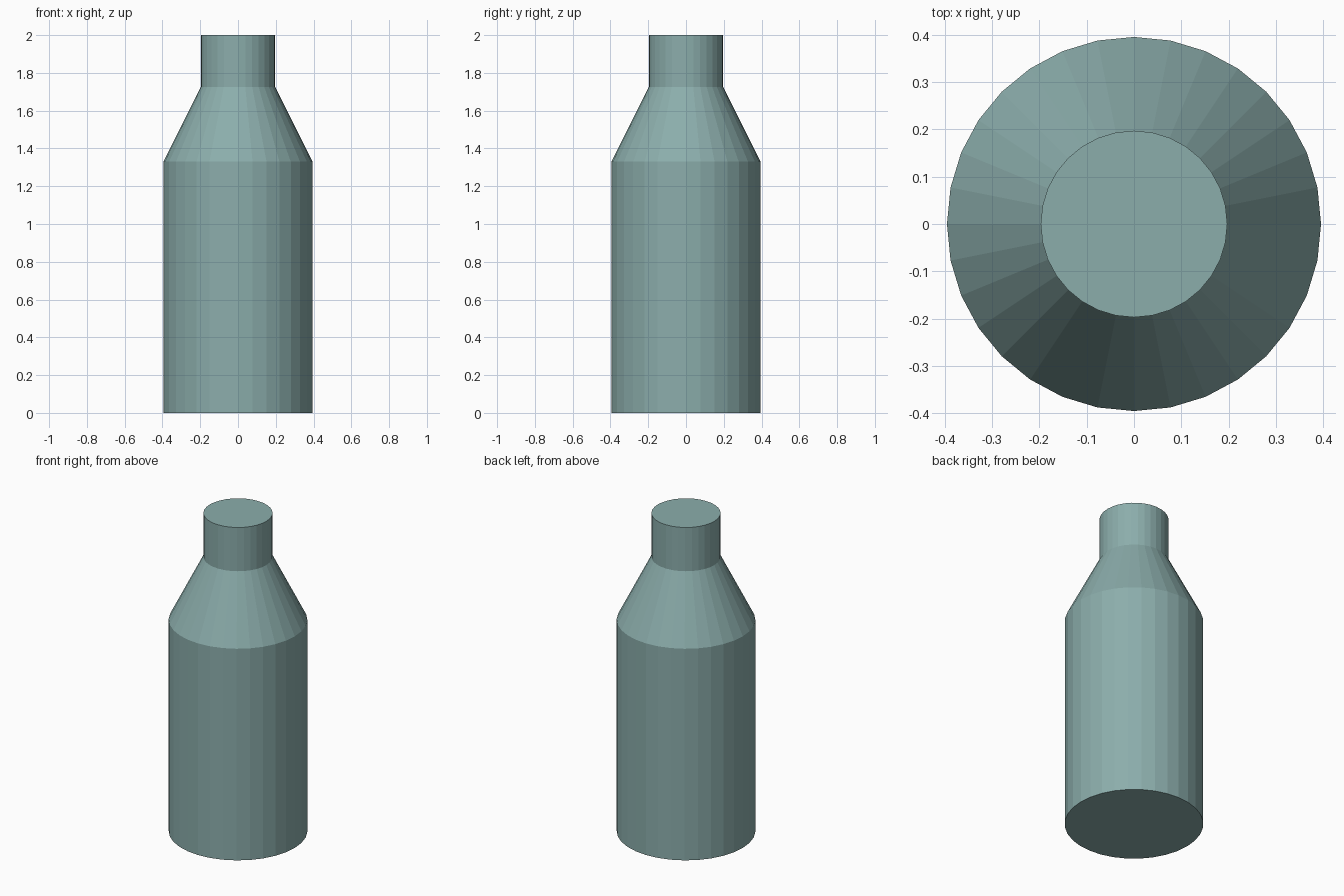
import bpy
import bmesh
from math import cos, sin, tau

cube = bpy.data.objects.get("Cube")
if cube:
    bpy.data.objects.remove(cube, do_unlink=True)

SIDES = 32
# Bottle profile as (radius, height): base, shoulder, neck, top
PROFILE = [(0.395, 0), (0.395, 1.33), (0.197, 1.725), (0.197, 2)]

glass = bpy.data.materials.new("grey_teal")
glass.use_nodes = True
colour = (0.26, 0.42, 0.41, 1)
glass.diffuse_color = colour
glass.node_tree.nodes["Principled BSDF"].inputs["Base Color"].default_value = colour

# One closed, flat-faceted body made of stacked rings
bm = bmesh.new()
rings = [[bm.verts.new((r * cos(tau * i / SIDES), r * sin(tau * i / SIDES), z))
          for i in range(SIDES)] for r, z in PROFILE]
for low, high in zip(rings, rings[1:]):
    for i in range(SIDES):
        j = (i + 1) % SIDES
        bm.faces.new((low[i], low[j], high[j], high[i]))

# Base and top caps
bm.faces.new(rings[0][::-1])
bm.faces.new(rings[-1])

mesh = bpy.data.meshes.new("bottle")
bm.to_mesh(mesh)
bm.free()
mesh.materials.append(glass)
bottle = bpy.data.objects.new("bottle", mesh)
bpy.context.collection.objects.link(bottle)
